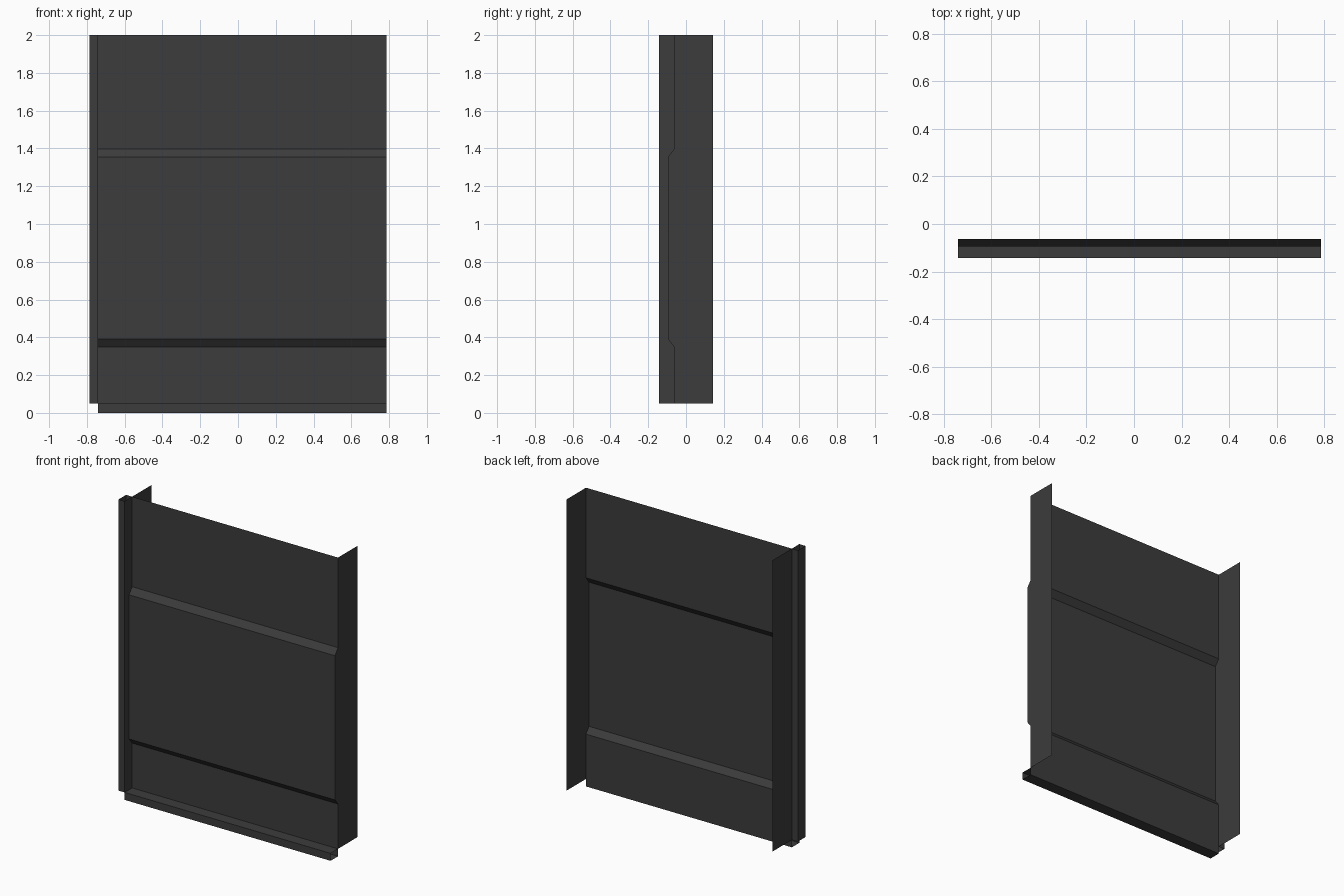
import bpy
from mathutils import Vector

if "Cube" in bpy.data.objects:
    bpy.data.objects.remove(bpy.data.objects["Cube"])

X0, X1, XL = -0.74, 0.785, -0.785      # panel left, panel right, post left
YP, YF, YB = -0.063, -0.142, 0.142     # panel plane, front edge, back edge
Z0, Z1 = 0.05, 2.0

steel = bpy.data.materials.new("dark_steel")
steel.diffuse_color = (0.045, 0.045, 0.045, 1)
steel.use_nodes = True
steel.node_tree.nodes["Principled BSDF"].inputs["Base Color"].default_value = steel.diffuse_color


def make(name, verts, faces):
    mesh = bpy.data.meshes.new(name)
    mesh.from_pydata(verts, [], faces)
    mesh.materials.append(steel)
    obj = bpy.data.objects.new(name, mesh)
    bpy.context.collection.objects.link(obj)
    return obj


def sweep(name, profile, offset, closed=False):
    """Thin sheet: a profile line swept along one straight offset."""
    n = len(profile)
    verts = [Vector(p) for p in profile]
    verts += [v + Vector(offset) for v in verts]
    count = n if closed else n - 1
    faces = [(i, (i + 1) % n, (i + 1) % n + n, i + n) for i in range(count)]
    return make(name, verts, faces)


# Pressed panel with a raised middle field
profile = [(YP, Z0), (YP, 0.35), (-0.095, 0.39), (-0.095, 1.355),
           (YP, 1.397), (YP, Z1)]
sweep("pressed_panel", [(X0, y, z) for y, z in profile], (X1 - X0, 0, 0))

# Right flange follows the pressed profile
flange = [(X1, y, z) for y, z in profile]
back = [(X1, YB, z) for y, z in profile]
n = len(profile)
make("right_flange", flange + back,
     [(i, i + n, i + n + 1, i + 1) for i in range(n - 1)])

# Left flange runs from the back edge to the post's front face
sweep("left_flange", [(X0, YF, Z0), (X0, YP, Z0), (X0, YB, Z0)], (0, 0, Z1 - Z0))

# Left post: open-ended channel closed by the left flange
sweep("left_post", [(X0, YP, Z0), (XL, YP, Z0), (XL, YF, Z0), (X0, YF, Z0)],
      (0, 0, Z1 - Z0))

# Bottom rail: open-ended box under the panel
sweep("bottom_rail", [(X0, YP, Z0), (X0, YP, 0), (X0, YF, 0), (X0, YF, Z0)],
      (X1 - X0, 0, 0), closed=True)
